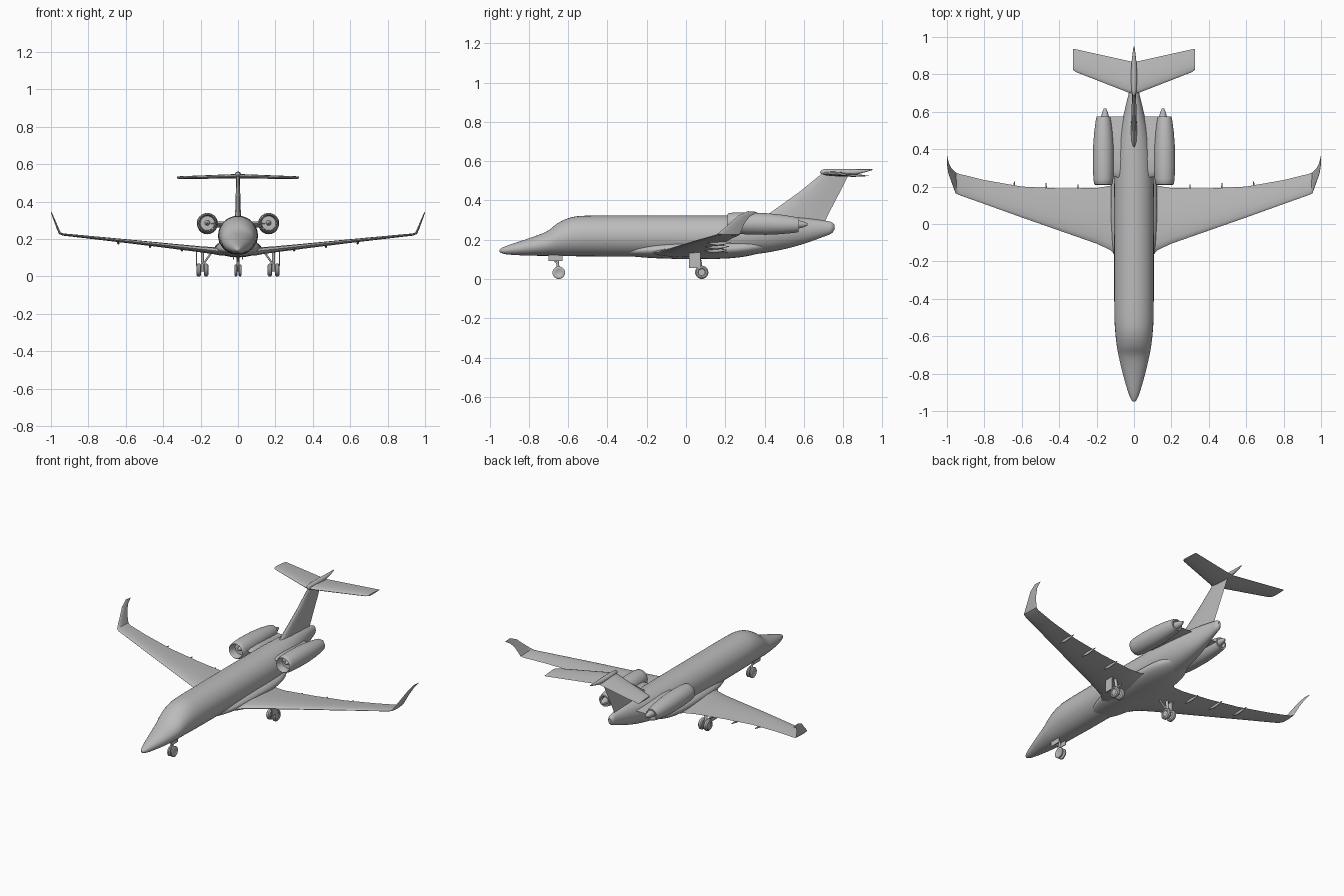
import bpy, bmesh, math
from mathutils import Vector

if "Cube" in bpy.data.objects:
    bpy.data.objects.remove(bpy.data.objects["Cube"])

paint = bpy.data.materials.new("plain grey")
paint.use_nodes = True
GREY = (0.5, 0.5, 0.5, 1)
paint.diffuse_color = GREY
paint.node_tree.nodes["Principled BSDF"].inputs["Base Color"].default_value = GREY


def finish(name, bm, angle=40):
    bmesh.ops.recalc_face_normals(bm, faces=bm.faces)
    mesh = bpy.data.meshes.new(name)
    bm.to_mesh(mesh)
    bm.free()
    ob = bpy.data.objects.new(name, mesh)
    bpy.context.collection.objects.link(ob)
    mesh.materials.append(paint)
    bpy.ops.object.select_all(action="DESELECT")
    ob.select_set(True)
    bpy.context.view_layer.objects.active = ob
    bpy.ops.object.shade_smooth_by_angle(angle=math.radians(angle))
    return ob


def loft(name, rings, angle=40):
    """Skin a list of closed rings and cap both ends."""
    bm = bmesh.new()
    loops = [[bm.verts.new(p) for p in ring] for ring in rings]
    n = len(loops[0])
    for a, b in zip(loops, loops[1:]):
        for i in range(n):
            j = (i + 1) % n
            bm.faces.new((a[i], a[j], b[j], b[i]))
    bm.faces.new(loops[0])
    bm.faces.new(loops[-1])
    return finish(name, bm, angle)


def smooth_stations(stations, steps=4):
    """Catmull-Rom refinement of a station table."""
    out = []
    for i in range(len(stations) - 1):
        p0, p1 = stations[max(i - 1, 0)], stations[i]
        p2, p3 = stations[i + 1], stations[min(i + 2, len(stations) - 1)]
        for s in range(steps):
            t = s / steps
            out.append([0.5 * (2 * b + (c - a) * t + (2 * a - 5 * b + 4 * c - d) * t * t
                               + (3 * b - a - 3 * c + d) * t ** 3)
                        for a, b, c, d in zip(p0, p1, p2, p3)])
    return out + [list(stations[-1])]


def body(name, stations, x=0, sides=32, steps=4):
    """Elliptical body along y from (y, half width, bottom, top)."""
    rings = []
    for y, w, lo, hi in smooth_stations(stations, steps):
        angles = [math.tau * k / sides for k in range(sides)]
        rings.append([(x + w * math.cos(a), y, (lo + hi) / 2 + (hi - lo) / 2 * math.sin(a))
                      for a in angles])
    return loft(name, rings)


# chord fraction, thickness fraction
FOIL = [(0, 0), (.02, .35), (.1, .75), (.3, 1), (.6, .75), (.85, .3), (1, .04),
        (.85, -.3), (.6, -.75), (.3, -1), (.1, -.75), (.02, -.35)]


def foil(front, back, thick, normal):
    front, back = Vector(front), Vector(back)
    return [front.lerp(back, c) + Vector(normal) * (t * thick / 2) for c, t in FOIL]


def box(name, centre, size):
    bm = bmesh.new()
    bmesh.ops.create_cube(bm, size=1)
    bmesh.ops.scale(bm, vec=size, verts=bm.verts)
    bmesh.ops.translate(bm, vec=centre, verts=bm.verts)
    return finish(name, bm)


def turned(name, origin, axis, profile, sides=24):
    """Closed turned shape from (distance along axis, radius)."""
    rot = Vector((0, 0, 1)).rotation_difference(Vector(axis))
    rings = []
    for d, r in profile:
        rings.append([Vector(origin) + rot @ Vector((r * math.cos(math.tau * k / sides),
                      r * math.sin(math.tau * k / sides), d)) for k in range(sides)])
    return loft(name, rings)


def wheel(name, x, y, r, w):
    turned(name, (x, y, r), (1, 0, 0),
           [(-w * .35, r * .5), (-w * .5, r * .6), (-w * .5, r * .82), (-w * .25, r), (w * .25, r),
            (w * .5, r * .82), (w * .5, r * .6), (w * .35, r * .5)])


def strut(name, a, b, r):
    d = Vector(b) - Vector(a)
    turned(name, a, d, [(0, r), (d.length, r)], 12)


# Fuselage and belly fairing
body("fuselage", [
    (-.95, .004, .14, .148), (-.94, .014, .132, .157), (-.9, .031, .124, .174),
    (-.8, .06, .119, .207), (-.71, .081, .118, .242), (-.65, .092, .117, .286),
    (-.58, .1, .116, .315), (-.48, .105, .115, .323), (-.2, .106, .113, .324),
    (.2, .106, .112, .324), (.38, .096, .13, .324), (.5, .076, .152, .321),
    (.6, .052, .179, .312), (.7, .028, .215, .298), (.74, .02, .231, .29),
    (.755, .008, .25, .277)])
body("belly_fairing", [
    (-.34, .02, .13, .15), (-.28, .07, .116, .17), (-.16, .108, .106, .19),
    (.0, .122, .102, .2), (.2, .122, .104, .2), (.33, .1, .12, .2), (.45, .03, .155, .19)])

# Wings with curved winglets: x, front y, back y, z, thickness, cant
WING = [(.0, -.19, .25, .13, .045, 5), (.1, -.17, .23, .135, .042, 6), (.125, -.14, .205, .138, .038, 6),
        (.2, -.105, .192, .146, .032, 6), (.4, -.035, .19, .168, .025, 6),
        (.6, .035, .2, .19, .02, 6), (.8, .107, .235, .211, .015, 6),
        (.935, .155, .268, .225, .012, 10), (.953, .163, .276, .232, .012, 45),
        (.963, .19, .284, .255, .011, 66), (.976, .228, .298, .288, .009, 69),
        (.99, .265, .325, .322, .007, 70), (.999, .315, .365, .345, .003, 70)]
for side, s in (("left", 1), ("right", -1)):
    rings = []
    for x, f, b, z, t, cant in WING:
        c = math.radians(cant)
        rings.append(foil((s * x, f, z), (s * x, b, z - .004), t, (-s * math.sin(c), 0, math.cos(c))))
    loft(side + "_wing", rings)

    # Flap track fairings
    for k, x in enumerate((.3, .47, .64)):
        z = .157 + (x - .3) * .11
        body(f"{side}_flap_fairing_{k + 1}", [
            (.09 + k * .01, .002, z - .012, z - .008), (.14 + k * .01, .007, z - .024, z - .002),
            (.21 + k * .01, .002, z - .012, z - .008)], s * x, 10, 3)

    # Engine nacelle with hollow intake, exhaust and pylon
    turned(side + "_nacelle", (s * .164, .21, .286), (0, 1, -.03), [
        (.05, .012), (.05, .038), (.008, .041), (0, .045), (.004, .049), (.03, .053), (.1, .056),
        (.2, .055), (.28, .049), (.34, .041), (.365, .036), (.365, .027), (.35, .02)], 32)
    turned(side + "_intake_spinner", (s * .164, .23, .286), (0, 1, 0), [
        (0, .001), (.01, .008), (.03, .014)], 16)
    turned(side + "_exhaust", (s * .155, .54, .278), (0, 1, 0), [
        (0, .024), (.03, .022), (.06, .014), (.078, .006)], 16)
    loft(side + "_pylon", [foil((s * x, f, .282), (s * x, .575, .27), .032, (0, 0, 1))
                           for x, f in ((.03, .24), (.15, .26))])

    # Tailplane half
    loft(side + "_tailplane", [
        foil((s * x, f, z), (s * x, b, z - .004), t, (0, 0, 1))
        for x, f, b, z, t in ((0, .695, .865, .537, .024), (.03, .703, .872, .536, .023),
                              (.31, .812, .934, .529, .015), (.327, .825, .936, .529, .009))])

    # Main landing gear
    for part, x in (("inner", .171), ("outer", .209)):
        wheel(f"{side}_{part}_main_wheel", s * x, .08, .034, .024)
    strut(side + "_main_axle", (s * .165, .08, .034), (s * .215, .08, .034), .008)
    strut(side + "_main_strut", (s * .19, .08, .034), (s * .19, .06, .145), .009)
    strut(side + "_main_brace", (s * .19, .07, .06), (s * .14, .055, .13), .005)
    box(side + "_main_gear_door", (s * .222, .045, .1), (.006, .06, .09))

    # Nose gear wheels and doors
    wheel(side + "_nose_wheel", s * .011, -.648, .032, .015)
    box(side + "_nose_gear_door", (s * .024, -.665, .107), (.004, .07, .032))

# Nose gear leg
strut("nose_strut", (0, -.648, .032), (0, -.66, .13), .007)
strut("nose_brace", (0, -.65, .075), (0, -.7, .125), .005)
strut("nose_axle", (-.014, -.648, .032), (.014, -.648, .032), .006)

# Fin with dorsal fillet and bullet fairing
loft("fin", [foil((0, f, z), (0, b, z), t, (1, 0, 0)) for f, b, z, t in (
    (.36, .7, .27, .036), (.4, .718, .315, .034), (.44, .733, .345, .03),
    (.58, .785, .445, .024), (.69, .83, .535, .02))])
body("fin_bullet", [
    (.682, .002, .541, .546), (.7, .011, .53, .558), (.76, .016, .526, .561), (.85, .014, .53, .559),
    (.91, .008, .543, .559), (.95, .002, .555, .559)], 0, 16)
